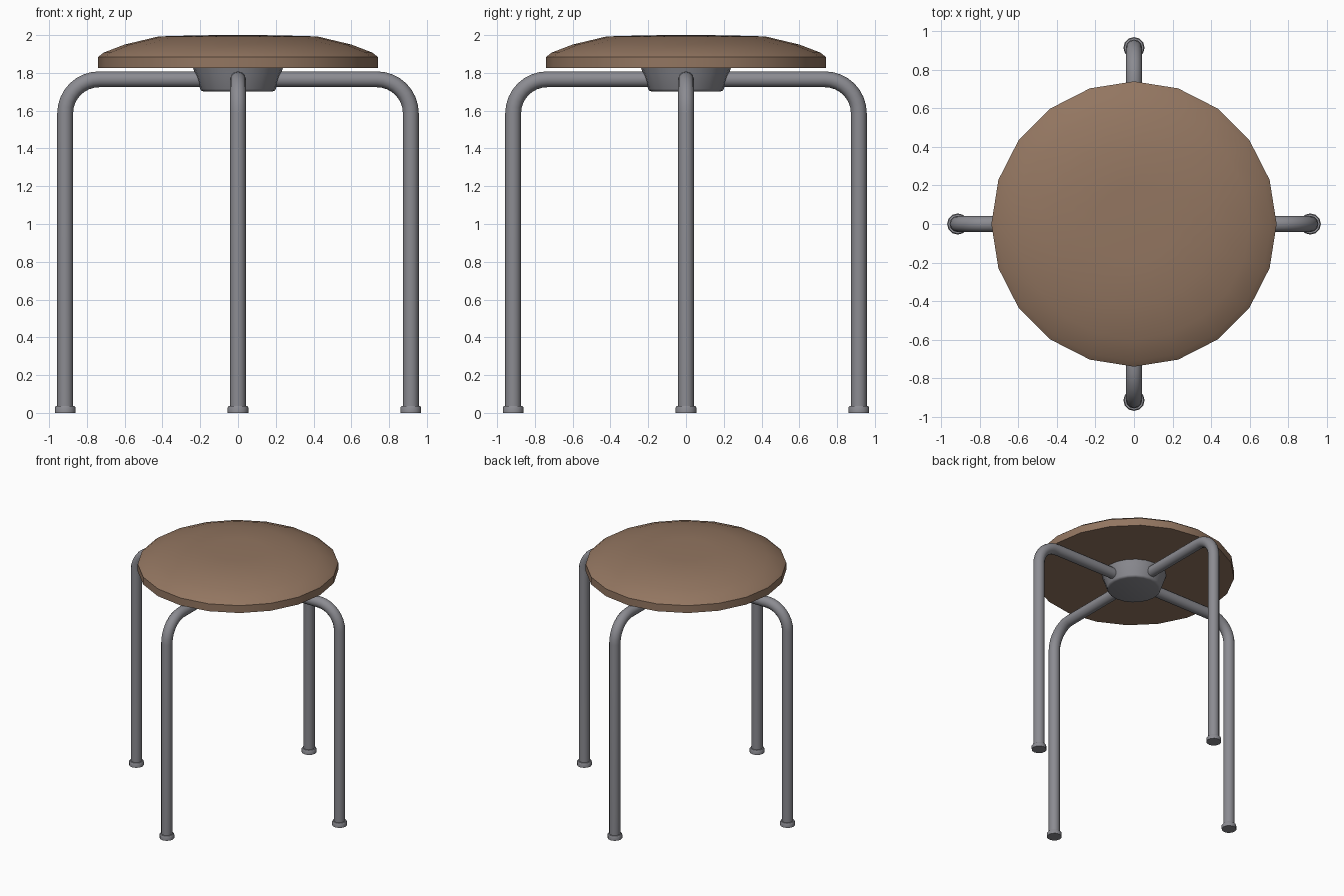
import bpy, bmesh, math
from mathutils import Vector, Matrix

if "Cube" in bpy.data.objects:
    bpy.data.objects.remove(bpy.data.objects["Cube"])


def material(name, color):
    m = bpy.data.materials.new(name)
    m.diffuse_color = (*color, 1)
    m.use_nodes = True
    m.node_tree.nodes["Principled BSDF"].inputs["Base Color"].default_value = m.diffuse_color
    return m


brown = material("brown leather", (0.29, 0.18, 0.118))
grey = material("grey metal", (0.26, 0.26, 0.285))


def finish(name, bm, mat, angle):
    bmesh.ops.recalc_face_normals(bm, faces=bm.faces)
    me = bpy.data.meshes.new(name)
    bm.to_mesh(me)
    bm.free()
    me.materials.append(mat)
    ob = bpy.data.objects.new(name, me)
    bpy.context.collection.objects.link(ob)
    bpy.ops.object.select_all(action='DESELECT')
    ob.select_set(True)
    bpy.context.view_layer.objects.active = ob
    bpy.ops.object.shade_smooth_by_angle(angle=math.radians(angle))
    return ob


def skin(rings):
    # joins rings of points into a capped tube
    bm = bmesh.new()
    vs = [[bm.verts.new(p) for p in r] for r in rings]
    n = len(vs[0])
    for a, b in zip(vs, vs[1:]):
        for i in range(n):
            j = (i + 1) % n
            bm.faces.new((a[i], a[j], b[j], b[i]))
    bm.faces.new(vs[0])
    bm.faces.new(vs[-1])
    return bm


def lathe(profile, sides, centre=(0, 0)):
    return skin([[(centre[0] + r * math.cos(math.tau * i / sides),
                   centre[1] + r * math.sin(math.tau * i / sides), z)
                  for i in range(sides)] for r, z in profile])


# cushion seat
finish("seat", lathe([(0.74, 1.825), (0.74, 1.885), (0.71, 1.908), (0.60, 1.95),
                      (0.42, 1.993), (0.2, 1.999), (0.03, 2.0)], 20), brown, 40)

# central hub under the seat
finish("hub", lathe([(0.238, 1.826), (0.225, 1.79), (0.2, 1.715), (0.195, 1.706),
                     (0.182, 1.702)], 20), grey, 50)

# bent tube legs with feet
LEG, TOP, BEND, R, SIDES = 0.915, 1.766, 0.18, 0.042, 12
path = [(0.1, TOP, 0)]
for k in range(9):
    t = math.pi / 2 * k / 8
    path.append((LEG - BEND + BEND * math.sin(t), TOP - BEND + BEND * math.cos(t), t))
path.append((LEG, 0.02, math.pi / 2))

for k, side in enumerate(("right", "back", "left", "front")):
    turn = Matrix.Rotation(math.pi / 2 * k, 4, 'Z')
    rings = []
    for x, z, t in path:
        ring = []
        for i in range(SIDES):
            a = math.tau * i / SIDES
            u, v = R * math.cos(a), R * math.sin(a)
            ring.append(turn @ Vector((x + u * math.sin(t), v, z + u * math.cos(t))))
        rings.append(ring)
    finish(side + "_leg", skin(rings), grey, 50)
    c = turn @ Vector((LEG, 0, 0))
    finish(side + "_foot", lathe([(0.055, 0), (0.055, 0.028), (0.05, 0.036), (0.04, 0.037)],
                                 SIDES, (c.x, c.y)), grey, 40)
